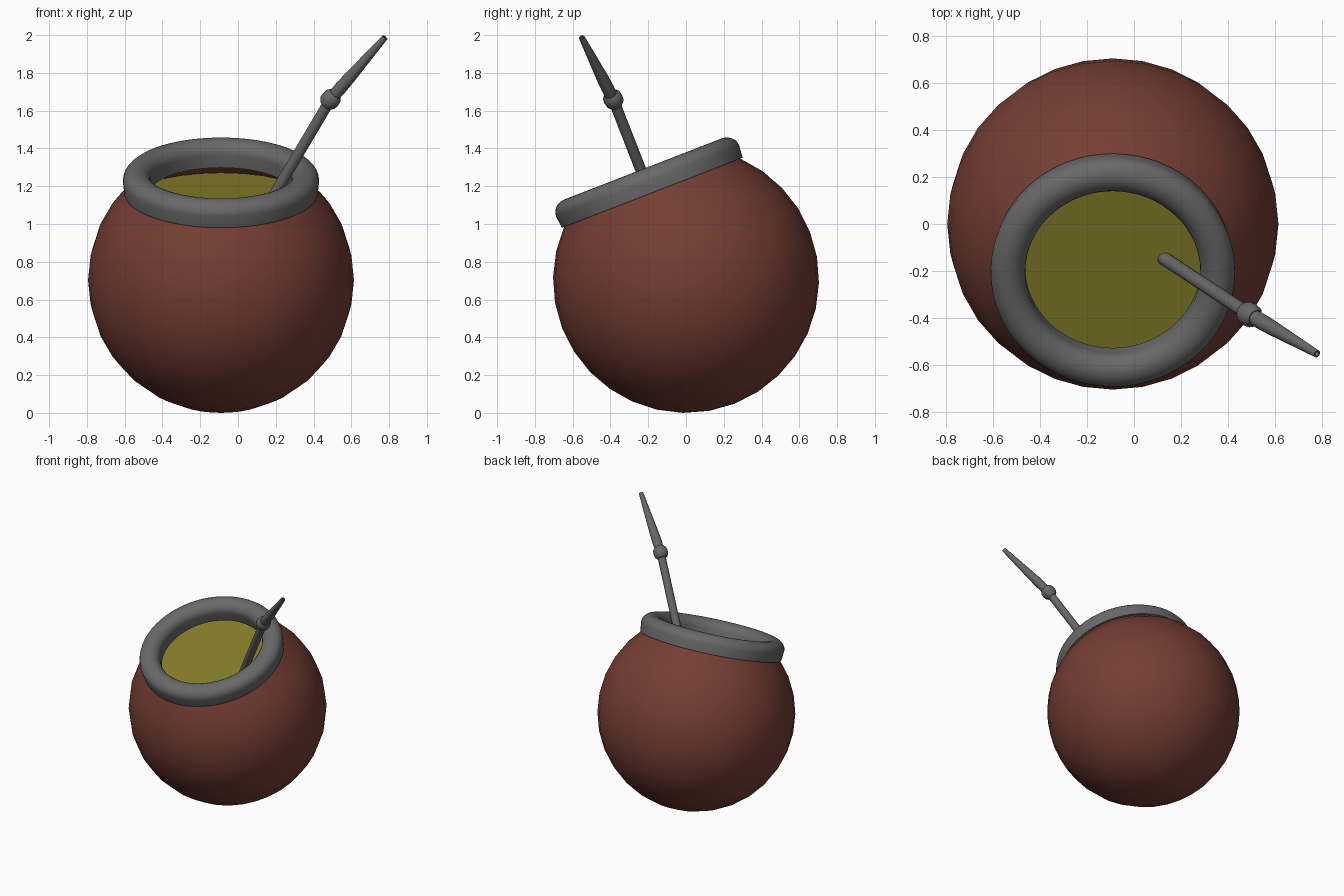
import bpy, bmesh, math
from mathutils import Matrix, Vector

if "Cube" in bpy.data.objects:
    bpy.data.objects.remove(bpy.data.objects["Cube"])


def material(name, rgb):
    m = bpy.data.materials.new(name)
    m.diffuse_color = (*rgb, 1)
    m.use_nodes = True
    m.node_tree.nodes["Principled BSDF"].inputs["Base Color"].default_value = m.diffuse_color
    return m


BROWN = material("gourd_brown", (0.18, 0.048, 0.034))
METAL = material("metal_grey", (0.14, 0.14, 0.14))
TEA = material("tea_olive", (0.23, 0.20, 0.02))


def lathe(name, profile, mat, matrix, sides=32, closed=False, angle=40):
    """Spin (radius, height) points around local z; radius 0 makes a pole."""
    bm = bmesh.new()
    rings = []
    for r, h in profile:
        if r == 0:
            rings.append([bm.verts.new((0, 0, h))] * sides)
        else:
            rings.append([bm.verts.new((r * math.cos(2 * math.pi * i / sides),
                                        r * math.sin(2 * math.pi * i / sides), h))
                          for i in range(sides)])
    pairs = list(zip(rings, rings[1:]))
    if closed:
        pairs.append((rings[-1], rings[0]))
    for a, b in pairs:
        for i in range(sides):
            j = (i + 1) % sides
            bm.faces.new(list(dict.fromkeys((a[i], a[j], b[j], b[i]))))
    me = bpy.data.meshes.new(name)
    bm.to_mesh(me)
    bm.free()
    me.materials.append(mat)
    ob = bpy.data.objects.new(name, me)
    bpy.context.collection.objects.link(ob)
    ob.matrix_world = matrix
    bpy.ops.object.select_all(action='DESELECT')
    ob.select_set(True)
    bpy.context.view_layer.objects.active = ob
    bpy.ops.object.shade_smooth_by_angle(angle=math.radians(angle))
    return ob


# Gourd frame: sphere centre, leaning towards the front
R = 0.704
tilt = Matrix.Translation((-0.09, 0, R)) @ Matrix.Rotation(math.radians(21.2), 4, 'X')

# Gourd: sphere with the top four rings left open
body = [(R * math.sin(math.pi * k / 16), -R * math.cos(math.pi * k / 16)) for k in range(13)]
body[0] = (0, -R)
lathe("gourd_body", body, BROWN, tilt)

# Tea surface, parallel to the rim
lathe("tea_surface", [(0.578, 0.385), (0, 0.385)], TEA, tilt)

# Rim: flat-bottomed collar with a rounded top
rim = [(0.374, 0.492), (0.513, 0.495)]
rim += [(0.446 + 0.074 * math.cos(math.pi * k / 12), 0.562 + 0.068 * math.sin(math.pi * k / 12))
        for k in range(13)]
lathe("metal_rim", rim, METAL, tilt, sides=64, closed=True)

# Straw: stem, knob and tapered mouthpiece with a slight bend at the knob
foot = Vector((0.07, -0.108, 0.95))
knob = Vector((0.49, -0.385, 1.66))
tip = Vector((0.778, -0.552, 1.988))


def along(a, b):
    return Matrix.Translation(a) @ (b - a).to_track_quat('Z', 'Y').to_matrix().to_4x4()


stem = (knob - foot).length
lathe("straw_stem", [(0, 0), (0.029, 0), (0.029, stem), (0, stem)], METAL,
      along(foot, knob), sides=20)
lathe("straw_knob", [(0, -0.042), (0.036, -0.042), (0.049, -0.024), (0.052, 0),
                     (0.049, 0.024), (0.036, 0.042), (0, 0.042)], METAL,
      along(knob, tip), sides=20)
end = (tip - knob).length
lathe("straw_mouthpiece", [(0, 0), (0.03, 0), (0.034, 0.08), (0.032, 0.16), (0.016, end),
                           (0.010, end), (0.010, end - 0.03), (0, end - 0.03)], METAL,
      along(knob, tip), sides=20)
